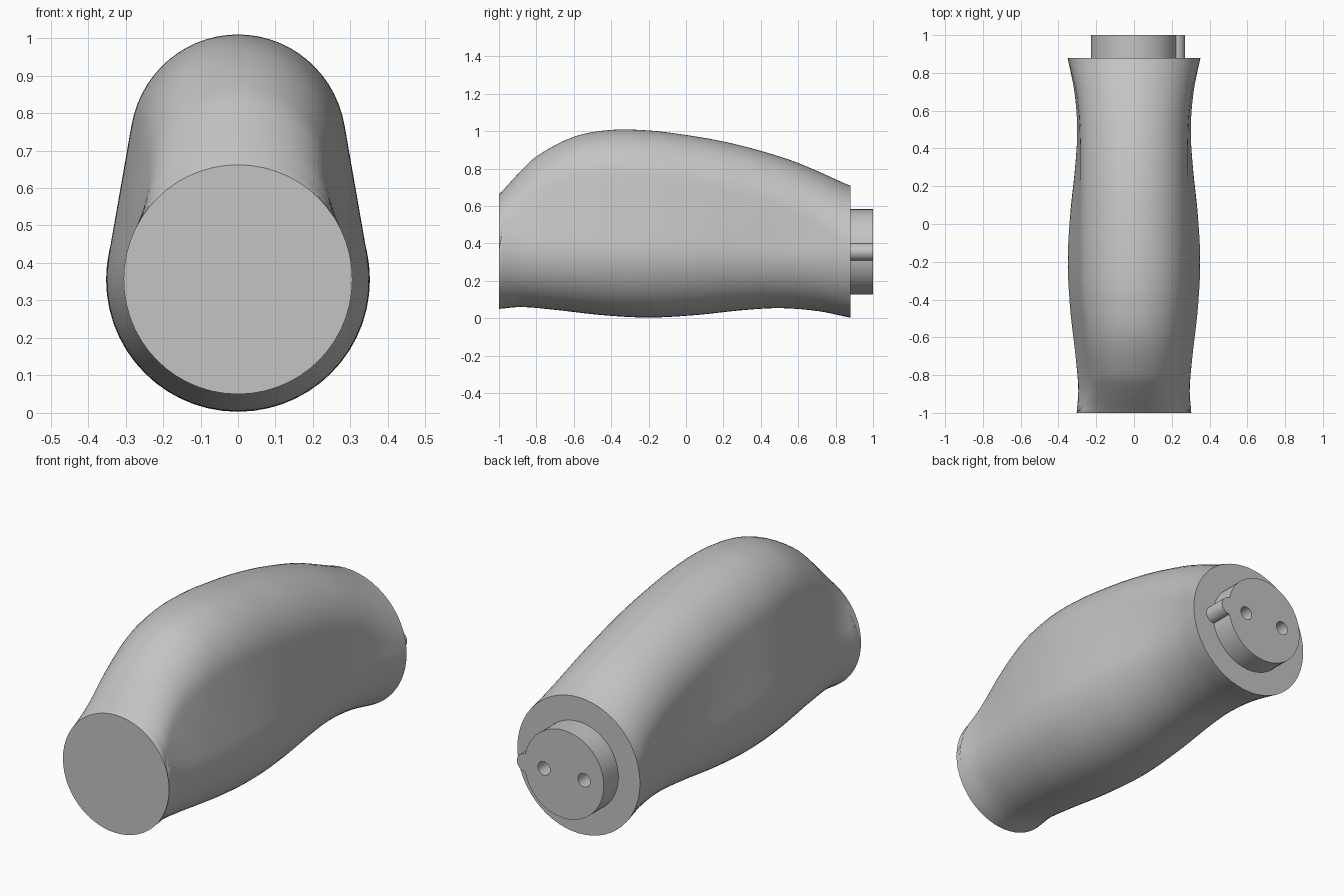
import bpy, bmesh
from math import sin, cos, pi, asin, radians
from mathutils import Matrix

if "Cube" in bpy.data.objects:
    bpy.data.objects.remove(bpy.data.objects["Cube"])

grey = bpy.data.materials.new("plain_grey")
grey.use_nodes = True
grey.diffuse_color = (0.55, 0.55, 0.55, 1)
grey.node_tree.nodes["Principled BSDF"].inputs["Base Color"].default_value = (0.55, 0.55, 0.55, 1)

AXIS = 0.355      # height of the handle's core line
FRONT, SHOULDER, BACK = -1.0, 0.88, 1.0

# Profiles along the length: (y, value)
RIDGE = [(-1, .66), (-.9, .77), (-.8, .865), (-.6, .97), (-.4, 1.007), (-.2, 1.004),
         (0, .98), (.2, .945), (.4, .895), (.6, .83), (.88, .707)]
BELLY = [(-1, .305), (-.88, .295), (-.7, .31), (-.45, .338), (-.2, .351), (.05, .338),
         (.3, .312), (.5, .301), (.7, .316), (.88, .352)]
CROWN = [(-1, .305), (-.93, .26), (-.83, .24), (-.6, .262), (-.3, .287), (.1, .287),
         (.5, .288), (.7, .307), (.88, .352)]


def smooth(points, y):
    """Cubic interpolation through profile points."""
    n = len(points)
    i = max(k for k in range(n - 1) if points[k][0] <= y + 1e-9)

    def slope(k):
        a, b = points[max(k - 1, 0)], points[min(k + 1, n - 1)]
        return (b[1] - a[1]) / (b[0] - a[0])
    (y0, v0), (y1, v1) = points[i], points[i + 1]
    h = y1 - y0
    t = (y - y0) / h
    return ((2*t**3 - 3*t**2 + 1) * v0 + (t**3 - 2*t**2 + t) * h * slope(i)
            + (3*t**2 - 2*t**3) * v1 + (t**3 - t**2) * h * slope(i + 1))


def section(y, arc=28, side=8):
    """Closed egg outline: small crown circle hulled with a larger belly circle."""
    rb, rt = smooth(BELLY, y), smooth(CROWN, y)
    d = max(smooth(RIDGE, y) - rt - AXIS, 0.002)
    tilt = asin(max(-0.9, min(0.9, (rb - rt) / d)))
    top = [(rt * cos(a), AXIS + d + rt * sin(a))
           for a in (tilt + (pi - 2 * tilt) * k / arc for k in range(arc + 1))]
    low = [(rb * cos(a), AXIS + rb * sin(a))
           for a in (pi - tilt + (pi + 2 * tilt) * k / arc for k in range(arc + 1))]

    def between(p, q):
        return [(p[0] + (q[0] - p[0]) * k / side, p[1] + (q[1] - p[1]) * k / side)
                for k in range(1, side)]
    outline = top + between(top[-1], low[0]) + low + between(low[-1], top[0])
    return [(x, y, z) for x, z in outline]


def finish(name, bm):
    bmesh.ops.recalc_face_normals(bm, faces=bm.faces)
    mesh = bpy.data.meshes.new(name)
    bm.to_mesh(mesh)
    bm.free()
    mesh.materials.append(grey)
    obj = bpy.data.objects.new(name, mesh)
    bpy.context.collection.objects.link(obj)
    return obj


def rod(name, x, radius, y0, y1, sides=64):
    """Cylinder lying along y at the core height."""
    bm = bmesh.new()
    place = Matrix.Translation((x, (y0 + y1) / 2, AXIS)) @ Matrix.Rotation(pi / 2, 4, 'X')
    bmesh.ops.create_cone(bm, cap_ends=True, segments=sides, radius1=radius,
                          radius2=radius, depth=y1 - y0, matrix=place)
    return finish(name, bm)


def soften(obj):
    bpy.ops.object.select_all(action='DESELECT')
    obj.select_set(True)
    bpy.context.view_layer.objects.active = obj
    bpy.ops.object.shade_smooth_by_angle(angle=radians(35))


# Grip body lofted along y
bm = bmesh.new()
STEPS = 80
rings = [[bm.verts.new(p) for p in section(FRONT + (SHOULDER - FRONT) * s / STEPS)]
         for s in range(STEPS + 1)]
for a, b in zip(rings, rings[1:]):
    for k in range(len(a)):
        j = (k + 1) % len(a)
        bm.faces.new((a[k], a[j], b[j], b[k]))
bm.faces.new(rings[0])
bm.faces.new(rings[-1])
soften(finish("grip_body", bm))

# Round plug with two pin holes
plug = rod("connector_plug", 0, 0.228, SHOULDER - 0.02, BACK)
for side, label in ((-1, "right"), (1, "left")):
    cutter = rod(label + "_pin_hole_cutter", side * 0.115, 0.035, BACK - 0.1, BACK + 0.1, 32)
    cutter.hide_render = True
    cutter.hide_set(True)
    cut = plug.modifiers.new(label + "_pin_hole", 'BOOLEAN')
    cut.operation = 'DIFFERENCE'
    cut.solver = 'EXACT'
    cut.object = cutter
soften(plug)

# Rounded key on the plug's left edge
soften(rod("locating_key", 0.225, 0.046, SHOULDER - 0.02, BACK, 32))
